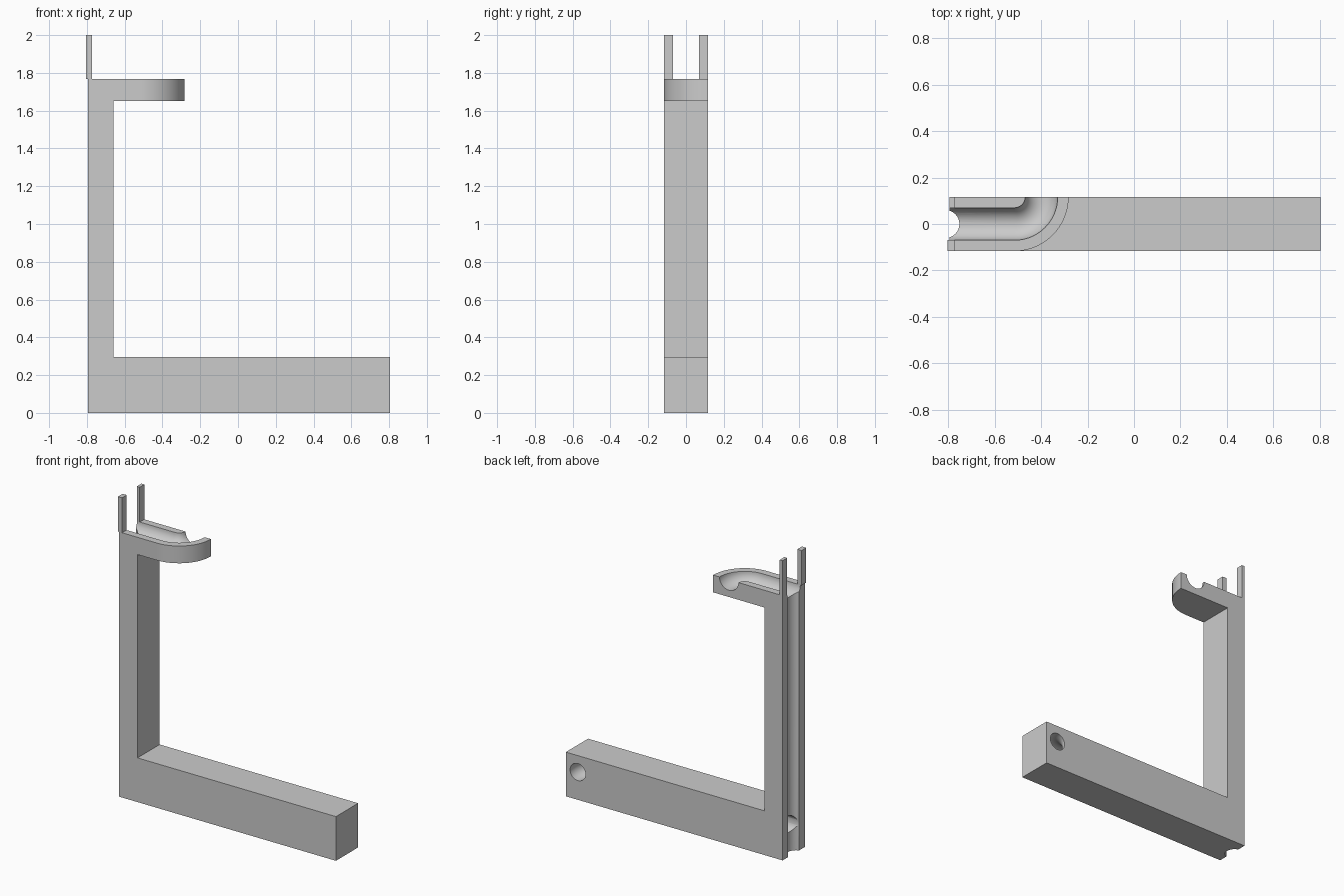
import bpy, bmesh
from math import sin, cos, pi, radians
from mathutils import Vector

cube = bpy.data.objects.get("Cube")
if cube:
    bpy.data.objects.remove(cube, do_unlink=True)

grey = bpy.data.materials.new("light_grey")
grey.use_nodes = True
grey.diffuse_color = (0.6, 0.6, 0.6, 1)
grey.node_tree.nodes["Principled BSDF"].inputs["Base Color"].default_value = (0.6, 0.6, 0.6, 1)

HALF = 0.117                 # half depth of the whole bracket
LEFT, RIGHT = -0.795, 0.805  # body ends
POST_IN = -0.66              # inner side of the post
BASE_TOP, ARM_LOW, ARM_TOP = 0.295, 1.652, 1.767
BEND_X = -0.516              # centre of the arm's bend


def finish(name, bm):
    bmesh.ops.recalc_face_normals(bm, faces=bm.faces)
    mesh = bpy.data.meshes.new(name)
    bm.to_mesh(mesh)
    bm.free()
    mesh.materials.append(grey)
    obj = bpy.data.objects.new(name, mesh)
    bpy.context.collection.objects.link(obj)
    return obj


def prism(name, points, shift):
    """Extrude a flat outline along a vector."""
    bm = bmesh.new()
    face = bm.faces.new([bm.verts.new(p) for p in points])
    ext = bmesh.ops.extrude_face_region(bm, geom=[face])
    verts = [g for g in ext["geom"] if isinstance(g, bmesh.types.BMVert)]
    bmesh.ops.translate(bm, verts=verts, vec=shift)
    return finish(name, bm)


def box(name, low, high):
    (x0, y0, z0), (x1, y1, z1) = low, high
    outline = [(x0, y0, z0), (x1, y0, z0), (x1, y1, z0), (x0, y1, z0)]
    return prism(name, outline, (0, 0, z1 - z0))


def bend(cx, radius, steps=24):
    """Quarter turn from heading +x to heading +y, ending on the back face."""
    return [(cx + radius * sin(a), HALF - radius * cos(a), a)
            for a in (pi / 2 * i / steps for i in range(steps + 1))]


def channel(name, start_x, bend_x, z, radius, sides=40):
    """Round cutter running along x, then turning out through the back."""
    path = [(start_x, 0, 0)] + bend(bend_x, HALF) + [(bend_x + HALF, 0.3, pi / 2)]
    bm = bmesh.new()
    rings = []
    for x, y, a in path:
        side = Vector((-sin(a), cos(a), 0))
        ring = []
        for k in range(sides):
            t = 2 * pi * k / sides
            ring.append(bm.verts.new(Vector((x, y, z)) + radius * (cos(t) * side + sin(t) * Vector((0, 0, 1)))))
        rings.append(ring)
    for r0, r1 in zip(rings, rings[1:]):
        for k in range(sides):
            n = (k + 1) % sides
            bm.faces.new((r0[k], r0[n], r1[n], r1[k]))
    bm.faces.new(rings[0])
    bm.faces.new(rings[-1])
    return finish(name, bm)


def combine(target, tool, operation):
    mod = target.modifiers.new("combine", "BOOLEAN")
    mod.operation, mod.solver, mod.object = operation, "EXACT", tool
    bpy.context.view_layer.objects.active = target
    bpy.ops.object.modifier_apply(modifier=mod.name)
    bpy.data.objects.remove(tool, do_unlink=True)


# L-shaped base and post
outline = [(LEFT, 0), (RIGHT, 0), (RIGHT, BASE_TOP), (POST_IN, BASE_TOP),
           (POST_IN, ARM_LOW), (LEFT, ARM_LOW)]
frame = prism("bracket_frame", [(x, -HALF, z) for x, z in outline], (0, 2 * HALF, 0))

# Upper arm with its rounded front corner
plan = [(LEFT, HALF), (LEFT, -HALF)] + [(x, y) for x, y, a in bend(BEND_X, 2 * HALF)]
arm = prism("upper_arm", [(x, y, ARM_LOW) for x, y in plan], (0, 0, ARM_TOP - ARM_LOW))
combine(frame, arm, "UNION")

# Open channel in the arm and hidden bore through the base
combine(frame, channel("arm_channel", -0.9, BEND_X, ARM_TOP, 0.07), "DIFFERENCE")
combine(frame, channel("base_bore", -0.81, 0.60, 0.185, 0.057), "DIFFERENCE")

# Upright groove down the outer side of the post
circle = [(-0.813 + 0.06 * cos(2 * pi * k / 40), 0.06 * sin(2 * pi * k / 40), -0.1)
          for k in range(40)]
combine(frame, prism("post_groove", circle, (0, 0, 2.1)), "DIFFERENCE")

bpy.ops.object.select_all(action="DESELECT")
frame.select_set(True)
bpy.context.view_layer.objects.active = frame
bpy.ops.object.shade_smooth_by_angle(angle=radians(30))

# Two thin prongs standing on the post
box("front_prong", (-0.805, -HALF, ARM_TOP), (-0.774, -0.068, 2))
box("back_prong", (LEFT, 0.068, ARM_TOP), (-0.774, HALF, 2))
